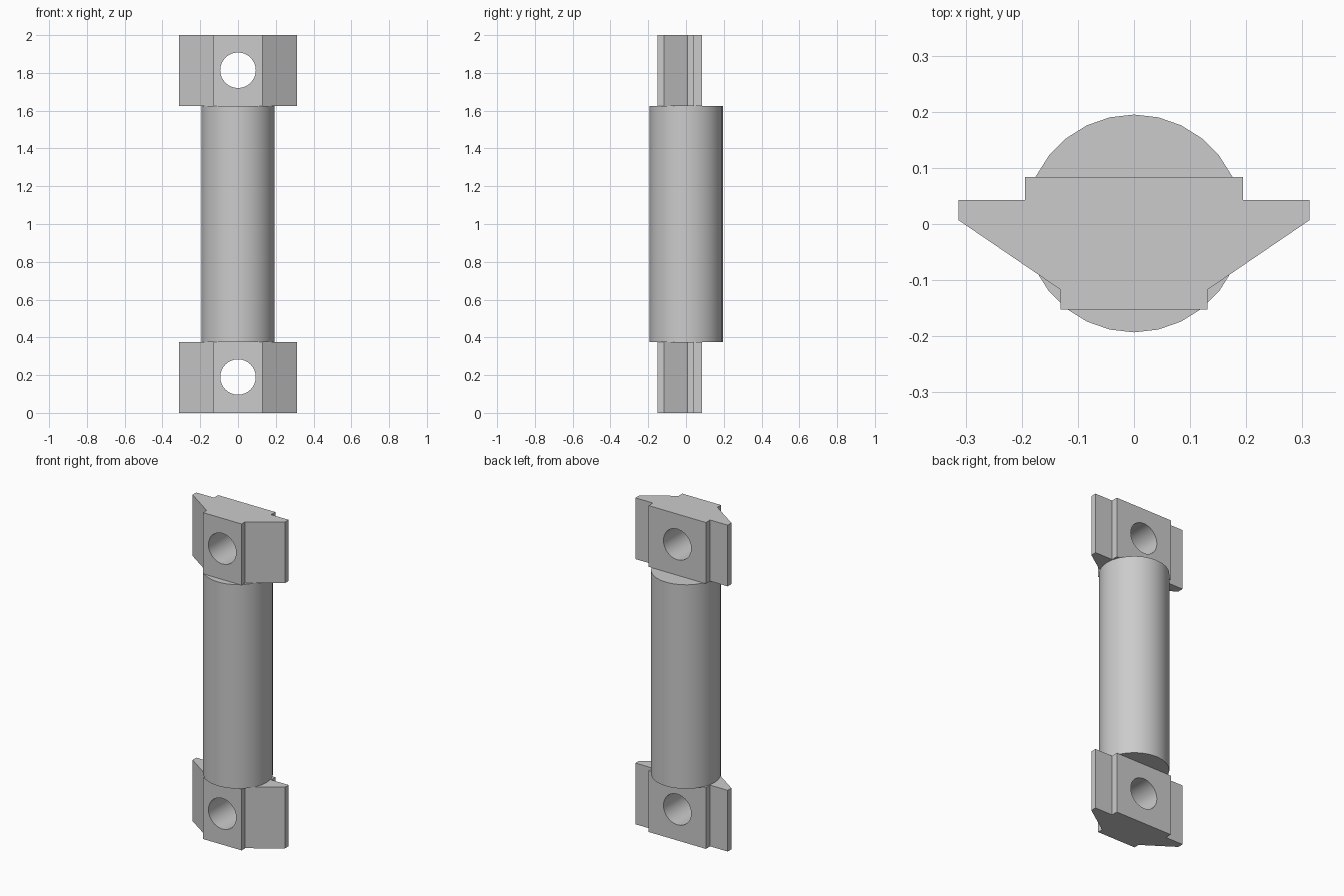
import bpy, bmesh, math

cube = bpy.data.objects.get("Cube")
if cube:
    bpy.data.objects.remove(cube, do_unlink=True)

grey = bpy.data.materials.new("plain_grey")
grey.use_nodes = True
grey.diffuse_color = (0.6, 0.6, 0.6, 1)
grey.node_tree.nodes["Principled BSDF"].inputs["Base Color"].default_value = (0.6, 0.6, 0.6, 1)

BLOCK_H = 0.375
TOTAL_H = 2.0


def select_only(obj):
    bpy.ops.object.select_all(action="DESELECT")
    obj.select_set(True)
    bpy.context.view_layer.objects.active = obj


def cylinder(name, radius, depth, sides, location, rotation=(0, 0, 0)):
    bpy.ops.mesh.primitive_cylinder_add(vertices=sides, radius=radius, depth=depth,
                                        location=location, rotation=rotation)
    obj = bpy.context.object
    obj.name = name
    obj.data.materials.append(grey)
    return obj


def smooth(obj):
    select_only(obj)
    bpy.ops.object.shade_smooth_by_angle(angle=math.radians(30))


# Half outline of the winged block, front to back, mirrored across x
half = [(0.131, -0.152), (0.131, -0.117), (0.313, 0.007),
        (0.313, 0.043), (0.194, 0.043), (0.194, 0.084)]
outline = half + [(-x, y) for x, y in reversed(half)]


def end_block(name, z, hole_z):
    # Extruded profile
    bm = bmesh.new()
    face = bm.faces.new([bm.verts.new((x, y, z)) for x, y in outline])
    result = bmesh.ops.extrude_face_region(bm, geom=[face])
    top = [v for v in result["geom"] if isinstance(v, bmesh.types.BMVert)]
    bmesh.ops.translate(bm, verts=top, vec=(0, 0, BLOCK_H))
    bmesh.ops.recalc_face_normals(bm, faces=bm.faces)
    mesh = bpy.data.meshes.new(name)
    bm.to_mesh(mesh)
    bm.free()
    mesh.materials.append(grey)
    block = bpy.data.objects.new(name, mesh)
    bpy.context.collection.objects.link(block)

    # Bolt hole from front to back
    cutter = cylinder("hole_cutter", 0.094, 1, 32, (0, 0, hole_z), (math.pi / 2, 0, 0))
    cutter.hide_render = True
    mod = block.modifiers.new("bolt_hole", "BOOLEAN")
    mod.operation = "DIFFERENCE"
    mod.solver = "EXACT"
    mod.object = cutter
    select_only(block)
    bpy.ops.object.modifier_apply(modifier=mod.name)
    bpy.data.objects.remove(cutter, do_unlink=True)
    smooth(block)


end_block("lower_end_block", 0, 0.19)
end_block("upper_end_block", TOTAL_H - BLOCK_H, 1.814)

# Round shaft between the blocks
shaft = cylinder("shaft", 0.194, TOTAL_H - 2 * BLOCK_H, 28, (0, 0.001, TOTAL_H / 2))
smooth(shaft)
